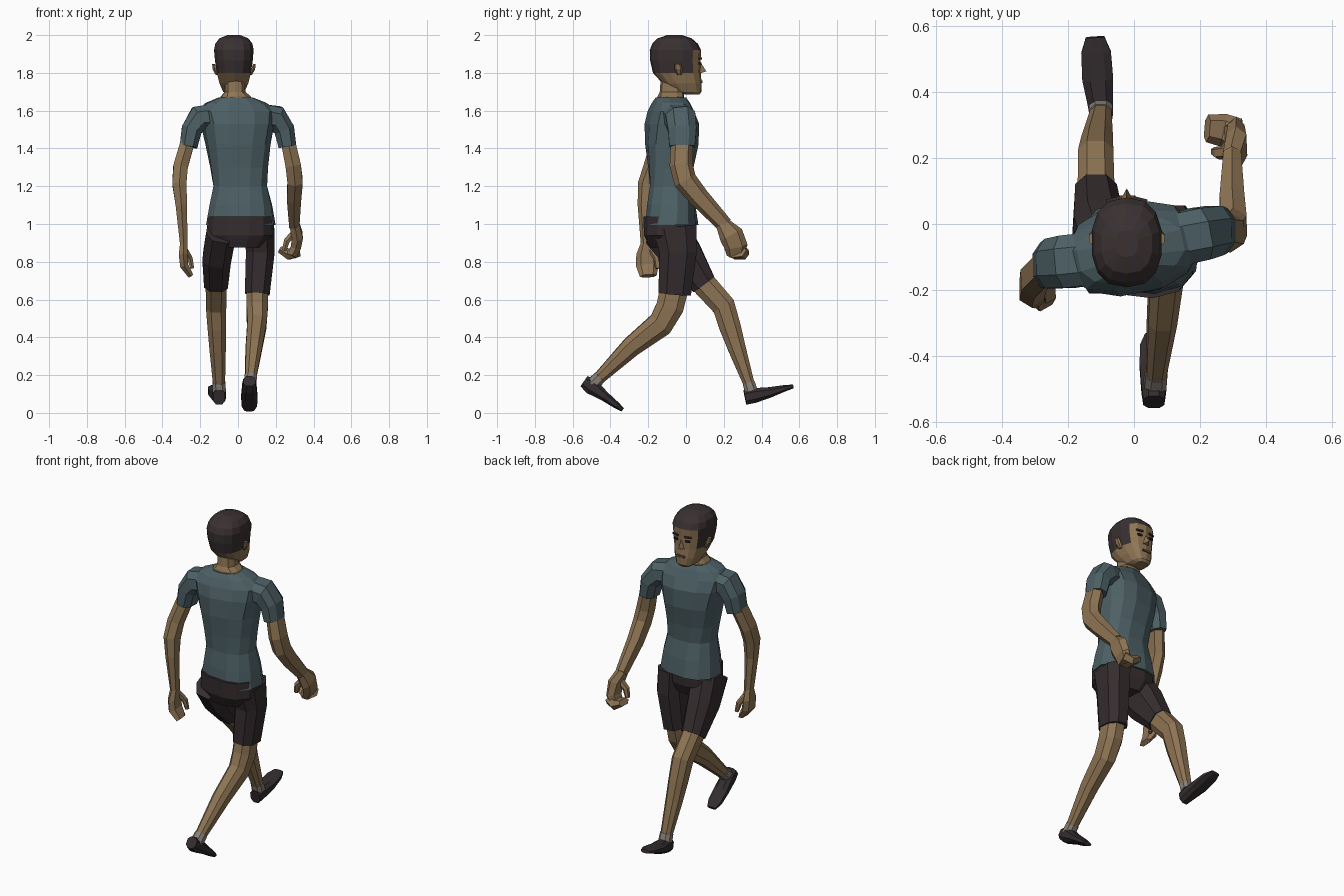
import bpy, bmesh, math
from mathutils import Vector, Matrix

def material(name, rgb):
    m = bpy.data.materials.new(name)
    m.diffuse_color = (*rgb, 1)
    return m

SKIN = material("skin", (0.27, 0.175, 0.088))
SHIRT = material("shirt_teal", (0.075, 0.118, 0.132))
SHORTS = material("shorts_dark", (0.036, 0.026, 0.028))
HAIR = material("hair_dark", (0.041, 0.030, 0.031))
SHOE = material("shoe_dark", (0.034, 0.026, 0.028))
SOCK = material("sock_grey", (0.25, 0.22, 0.19))
DARK = material("eye_dark", (0.02, 0.015, 0.014))
LIP = material("lip_brown", (0.13, 0.07, 0.045))
X, Y, Z = Vector((1, 0, 0)), Vector((0, 1, 0)), Vector((0, 0, 1))

def finish(name, bm, mats):
    bmesh.ops.recalc_face_normals(bm, faces=bm.faces)
    me = bpy.data.meshes.new(name)
    bm.to_mesh(me)
    bm.free()
    for m in mats:
        me.materials.append(m)
    ob = bpy.data.objects.new(name, me)
    bpy.context.collection.objects.link(ob)
    return ob

def tube(name, rings, mats, ref=Y, n=8, flat=False, rule=None, power=0.8):
    """Loft of rounded sections: x, y, z, half width, half depth along ref, optional yaw."""
    bm = bmesh.new()
    pts = [Vector(r[:3]) for r in rings]
    loops = []
    for i, r in enumerate(rings):
        t = Z.copy() if flat else (pts[min(i + 1, len(pts) - 1)] - pts[max(i - 1, 0)]).normalized()
        v = (ref - t * ref.dot(t)).normalized()
        u = v.cross(t)
        if len(r) > 5:
            rot = Matrix.Rotation(r[5], 3, t)
            u, v = rot @ u, rot @ v
        loop = []
        for k in range(n):
            a = 2 * math.pi * (k + 0.5) / n
            c, s = math.cos(a), math.sin(a)
            c, s = math.copysign(abs(c) ** power, c), math.copysign(abs(s) ** power, s)
            loop.append(bm.verts.new(pts[i] + u * c * r[3] + v * s * r[4]))
        loops.append(loop)
    for A, B in zip(loops, loops[1:]):
        for k in range(n):
            bm.faces.new((A[k], A[(k + 1) % n], B[(k + 1) % n], B[k]))
    bm.faces.new(loops[0])
    bm.faces.new(loops[-1])
    if rule:
        for f in bm.faces:
            f.material_index = rule(f.calc_center_median())
    return finish(name, bm, mats)

def box(name, loc, size, mat, rot=None):
    bm = bmesh.new()
    bmesh.ops.create_cube(bm, size=1)
    bm.transform(Matrix.Translation(loc) @ (rot or Matrix()) @ Matrix.Diagonal((*size, 1)))
    return finish(name, bm, [mat])

# Shirt body, twisting from hips to shoulders
tube("shirt", [
    (0.015, -0.075, 0.995, 0.185, 0.138, -0.12),
    (0.015, -0.078, 1.10, 0.168, 0.128, -0.06),
    (0.012, -0.082, 1.20, 0.146, 0.112, 0),
    (0.006, -0.08, 1.30, 0.155, 0.12, 0.07),
    (0.0, -0.075, 1.42, 0.172, 0.138, 0.14),
    (-0.003, -0.075, 1.53, 0.195, 0.138, 0.2),
    (-0.006, -0.08, 1.595, 0.21, 0.115, 0.2),
    (-0.01, -0.08, 1.64, 0.165, 0.095, 0.2),
    (-0.012, -0.08, 1.67, 0.09, 0.078, 0.2)], [SHIRT], n=12, flat=True)

# Sleeves
tube("right_sleeve", [(0.12, -0.05, 1.57, 0.07, 0.085), (0.2, -0.03, 1.56, 0.072, 0.085),
                      (0.245, -0.02, 1.50, 0.058, 0.08), (0.262, -0.02, 1.41, 0.05, 0.072)], [SHIRT])
tube("left_sleeve", [(-0.13, -0.105, 1.57, 0.07, 0.085), (-0.205, -0.115, 1.56, 0.072, 0.085),
                     (-0.245, -0.12, 1.50, 0.058, 0.08), (-0.262, -0.125, 1.41, 0.05, 0.072)], [SHIRT])

# Arms: right swings forward, left swings back
tube("right_arm", [(0.262, -0.02, 1.45, 0.042, 0.058), (0.292, -0.025, 1.31, 0.046, 0.062),
                   (0.302, -0.005, 1.23, 0.045, 0.062), (0.297, 0.07, 1.14, 0.042, 0.054),
                   (0.298, 0.205, 0.995, 0.03, 0.042)], [SKIN], n=6)
tube("left_arm", [(-0.262, -0.125, 1.45, 0.042, 0.056), (-0.305, -0.17, 1.30, 0.043, 0.056),
                  (-0.31, -0.20, 1.21, 0.042, 0.055), (-0.3, -0.212, 1.10, 0.034, 0.044),
                  (-0.287, -0.205, 0.89, 0.022, 0.034)], [SKIN], n=6)

# Hands with curled fingers and thumbs
tube("right_hand", [(0.298, 0.195, 1.0, 0.03, 0.04), (0.312, 0.24, 0.94, 0.034, 0.065),
                    (0.308, 0.265, 0.88, 0.03, 0.062), (0.285, 0.26, 0.83, 0.028, 0.045)], [SKIN], n=6)
tube("right_fingers", [(0.312, 0.27, 0.855, 0.035, 0.052), (0.27, 0.285, 0.84, 0.032, 0.05),
                       (0.222, 0.29, 0.865, 0.02, 0.042)], [SKIN], n=6)
tube("right_thumb", [(0.295, 0.22, 0.95, 0.02, 0.022), (0.258, 0.215, 0.91, 0.018, 0.02),
                     (0.245, 0.22, 0.86, 0.013, 0.014)], [SKIN], n=6)
tube("left_hand", [(-0.287, -0.205, 0.90, 0.022, 0.034), (-0.29, -0.205, 0.84, 0.026, 0.058),
                   (-0.285, -0.205, 0.78, 0.025, 0.06), (-0.25, -0.2, 0.725, 0.016, 0.045)], [SKIN], n=6)
tube("left_thumb", [(-0.28, -0.18, 0.86, 0.018, 0.02), (-0.255, -0.155, 0.82, 0.016, 0.018),
                    (-0.242, -0.15, 0.765, 0.011, 0.012)], [SKIN], n=6)

# Shorts: pelvis and two legs
tube("shorts_pelvis", [(0.012, -0.085, 0.875, 0.12, 0.105, -0.12), (0.013, -0.085, 0.94, 0.18, 0.135, -0.12),
                       (0.014, -0.085, 1.04, 0.175, 0.138, -0.12)], [SHORTS], n=12, flat=True)
tube("right_shorts_leg", [(0.112, -0.06, 0.98, 0.085, 0.125), (0.118, -0.042, 0.85, 0.081, 0.105),
                          (0.102, -0.06, 0.63, 0.07, 0.092)], [SHORTS])
tube("left_shorts_leg", [(-0.085, -0.115, 0.97, 0.085, 0.125), (-0.11, -0.015, 0.83, 0.081, 0.112),
                         (-0.116, 0.095, 0.68, 0.067, 0.072)], [SHORTS])

# Bare legs
tube("right_leg", [(0.102, -0.058, 0.68, 0.06, 0.08), (0.102, -0.085, 0.56, 0.06, 0.078),
                   (0.1, -0.135, 0.47, 0.055, 0.072), (0.085, -0.29, 0.35, 0.047, 0.056),
                   (0.065, -0.475, 0.17, 0.03, 0.032)], [SKIN])
tube("left_leg", [(-0.115, 0.07, 0.71, 0.06, 0.07), (-0.116, 0.2, 0.565, 0.057, 0.066),
                  (-0.112, 0.235, 0.45, 0.052, 0.06), (-0.108, 0.27, 0.34, 0.046, 0.05),
                  (-0.1, 0.338, 0.14, 0.033, 0.03)], [SKIN])

# Socks and shoes
tube("right_sock", [(0.067, -0.455, 0.19, 0.035, 0.036), (0.063, -0.495, 0.15, 0.036, 0.038)], [SOCK])
tube("left_sock", [(-0.101, 0.332, 0.16, 0.037, 0.034), (-0.1, 0.345, 0.115, 0.038, 0.036)], [SOCK])
tube("right_shoe", [(0.06, -0.54, 0.168, 0.034, 0.035), (0.06, -0.5, 0.14, 0.04, 0.046),
                    (0.06, -0.43, 0.087, 0.046, 0.028), (0.06, -0.37, 0.042, 0.044, 0.02),
                    (0.06, -0.335, 0.016, 0.028, 0.012)], [SHOE], ref=Z)
tube("left_shoe", [(-0.1, 0.312, 0.082, 0.034, 0.042), (-0.102, 0.36, 0.092, 0.04, 0.042),
                   (-0.11, 0.44, 0.108, 0.05, 0.03), (-0.115, 0.52, 0.13, 0.048, 0.018),
                   (-0.118, 0.567, 0.14, 0.03, 0.011)], [SHOE], ref=Z)

# Neck with bare collar area
tube("neck", [(-0.012, -0.08, 1.63, 0.11, 0.075, 0.2), (-0.012, -0.08, 1.678, 0.078, 0.07, 0.1),
              (-0.015, -0.075, 1.70, 0.056, 0.064), (-0.018, -0.065, 1.78, 0.055, 0.068)],
     [SKIN], flat=True, n=10)

# Head: front y, back y, height, half width; hair assigned by region
def hair_rule(c):
    return int(c.z > 1.93 or (c.z > 1.79 and c.y < -0.06) or (c.z > 1.82 and c.y < 0.028))

profile = [(0.07, 0.0, 1.685, 0.035), (0.082, -0.07, 1.70, 0.058), (0.083, -0.125, 1.745, 0.078),
           (0.078, -0.175, 1.80, 0.092), (0.077, -0.19, 1.865, 0.102), (0.08, -0.192, 1.92, 0.107),
           (0.062, -0.178, 1.955, 0.1), (0.03, -0.15, 1.983, 0.078), (-0.02, -0.1, 2.0, 0.035)]
CX = -0.022
tube("head", [(CX, (f + b) / 2, z, w, (f - b) / 2) for f, b, z, w in profile],
     [SKIN, HAIR], n=14, flat=True, rule=hair_rule)

# Nose
bm = bmesh.new()
p = [bm.verts.new((CX + x, y, z)) for x, y, z in
     [(0, 0.072, 1.865), (0, 0.108, 1.808), (-0.02, 0.072, 1.797), (0.02, 0.072, 1.797)]]
for f in ((0, 2, 1), (0, 1, 3), (1, 2, 3), (0, 3, 2)):
    bm.faces.new([p[i] for i in f])
finish("nose", bm, [SKIN])

# Mouth and chin details
box("mouth", (CX, 0.083, 1.753), (0.052, 0.008, 0.012), LIP)

# Eyes, brows and ears on both sides
for s, side in ((1, "right"), (-1, "left")):
    turn = Matrix.Rotation(-s * 0.25, 4, 'Z')
    box(side + "_eye", (CX + s * 0.04, 0.073, 1.85), (0.028, 0.009, 0.011), DARK, turn)
    box(side + "_brow", (CX + s * 0.042, 0.075, 1.876), (0.042, 0.009, 0.009), HAIR, turn)
    tube(side + "_ear", [(CX + s * 0.088, -0.035, 1.79, 0.01, 0.012), (CX + s * 0.103, -0.04, 1.82, 0.011, 0.021),
                         (CX + s * 0.108, -0.045, 1.848, 0.008, 0.017)], [SKIN], n=6, flat=True)
